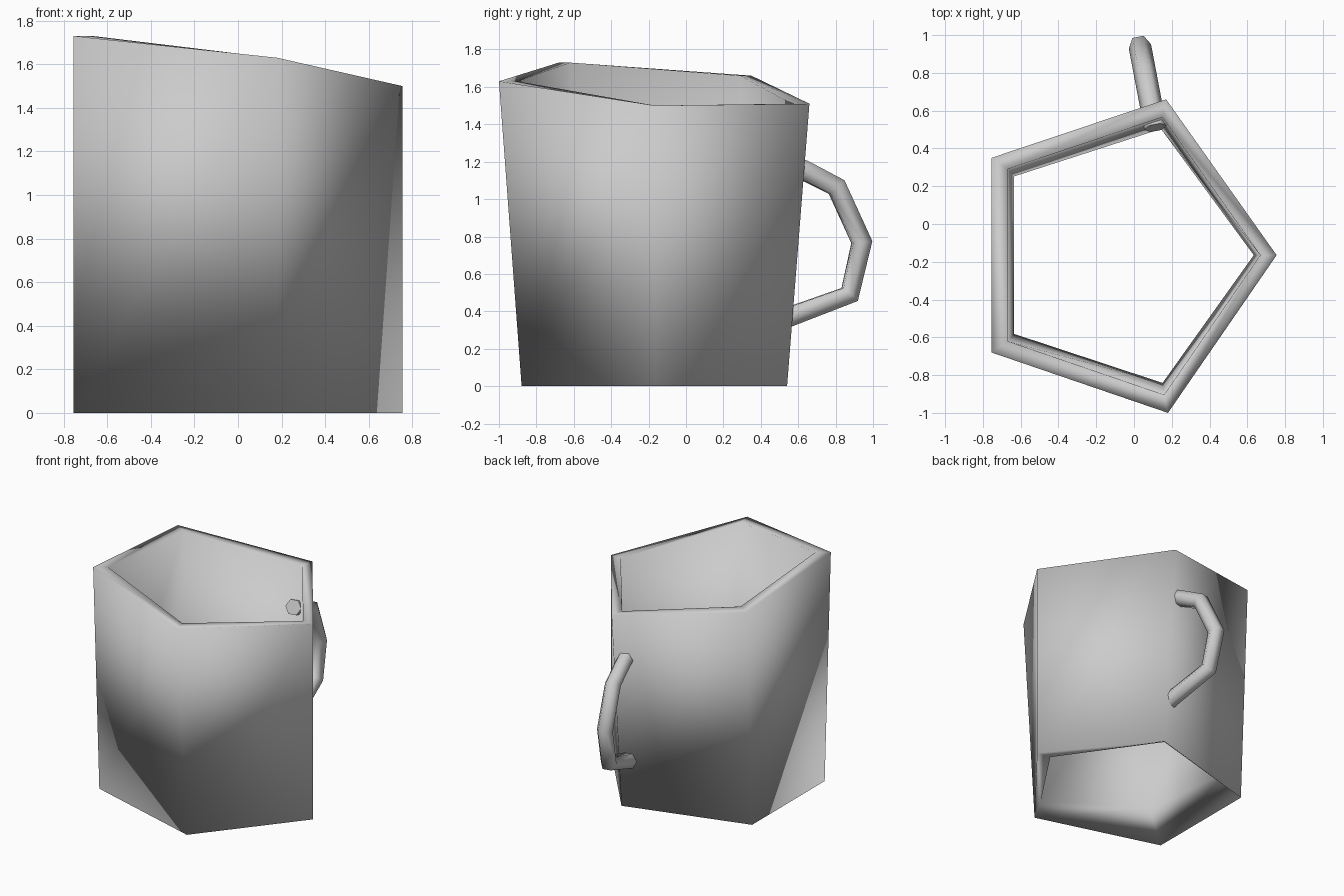
import bpy
import bmesh
from mathutils import Vector

default_cube = bpy.data.objects.get("Cube")
if default_cube:
    bpy.data.objects.remove(default_cube, do_unlink=True)

# One plain grey clay colour
clay = bpy.data.materials.new("grey_clay")
clay.use_nodes = True
clay.diffuse_color = (0.6, 0.6, 0.6, 1)
clay.node_tree.nodes["Principled BSDF"].inputs["Base Color"].default_value = clay.diffuse_color

CENTRE_Y = -0.165
# Corners of the slanted outer rim
RIM = [Vector(corner) for corner in (
    (-0.755, -0.68, 1.73), (0.18, -1, 1.63), (0.755, -0.165, 1.5),
    (0.17, 0.66, 1.51), (-0.755, 0.35, 1.66))]


def add_object(name, bm):
    """Turn a bmesh into a smooth shaded object."""
    bmesh.ops.recalc_face_normals(bm, faces=bm.faces)
    for face in bm.faces:
        face.smooth = True
    mesh = bpy.data.meshes.new(name)
    bm.to_mesh(mesh)
    bm.free()
    mesh.materials.append(clay)
    obj = bpy.data.objects.new(name, mesh)
    bpy.context.collection.objects.link(obj)
    return obj


def bridge(bm, first, second):
    """Join two vertex rings with quads."""
    for i in range(len(first)):
        j = (i + 1) % len(first)
        bm.faces.new((first[i], first[j], second[j], second[i]))


def rim_ring(bm, scale_x, scale_y, height):
    """Add a copy of the rim, scaled about the cup axis, at a given height rule."""
    return [bm.verts.new((p.x * scale_x,
                          CENTRE_Y + (p.y - CENTRE_Y) * scale_y,
                          height(p.z))) for p in RIM]


# Cup: open five-sided double wall with a slanted rim and a bottom band
bm = bmesh.new()
rings = [
    rim_ring(bm, 1, 0.855, lambda z: 0),
    rim_ring(bm, 1, 1, lambda z: z),
    rim_ring(bm, 0.885, 0.885, lambda z: z),
    rim_ring(bm, 0.84, 0.81, lambda z: z - 1.49),
]
for i, ring in enumerate(rings):
    bridge(bm, ring, rings[(i + 1) % len(rings)])
add_object("cup_wall", bm)


# Handle: six-sided tube swept along a bent path in a slightly turned plane
def handle_point(y, z):
    return Vector((0.02 + (1 - y) * 0.19, y, z))


PATH = [handle_point(y, z) for y, z in (
    (0.51, 1.2), (0.63, 1.155), (0.805, 1.065), (0.94, 0.77),
    (0.875, 0.49), (0.51, 0.355))]
curve = bpy.data.curves.new("handle_path", "CURVE")
curve.dimensions = "3D"
curve.bevel_depth = 0.06
curve.bevel_resolution = 1
curve.use_fill_caps = True
spline = curve.splines.new("POLY")
spline.points.add(len(PATH) - 1)
for point, position in zip(spline.points, PATH):
    point.co = (*position, 1)
curve_object = bpy.data.objects.new("handle_path", curve)
bpy.context.collection.objects.link(curve_object)

bm = bmesh.new()
bm.from_mesh(curve_object.to_mesh())
curve_object.to_mesh_clear()
bpy.data.objects.remove(curve_object, do_unlink=True)
add_object("handle", bm)
